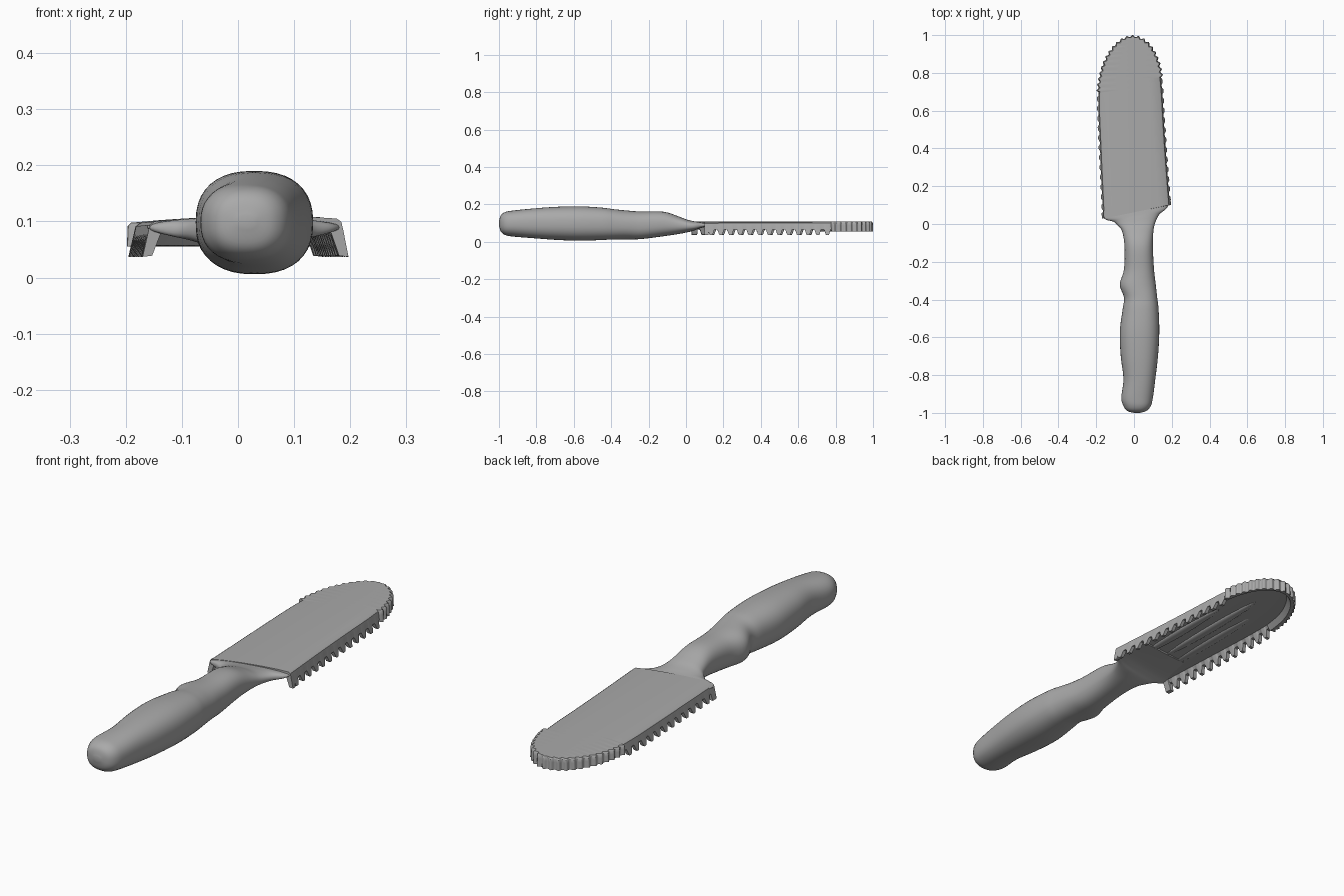
import bpy, bmesh, math
from mathutils import Vector

cube = bpy.data.objects.get("Cube")
if cube:
    bpy.data.objects.remove(cube)

grey = bpy.data.materials.new("plain grey")
grey.use_nodes = True
grey.diffuse_color = (0.4, 0.4, 0.4, 1)
grey.node_tree.nodes["Principled BSDF"].inputs["Base Color"].default_value = (0.4, 0.4, 0.4, 1)


def spline(points, steps):
    """Catmull-Rom curve through tuples of any length."""
    pts = [Vector(p) for p in points]
    out = []
    for i in range(len(pts) - 1):
        b, c = pts[i], pts[i + 1]
        a, d = pts[max(i - 1, 0)], pts[min(i + 2, len(pts) - 1)]
        for k in range(steps):
            t = k / steps
            out.append(0.5 * (2 * b + (c - a) * t + (2 * a - 5 * b + 4 * c - d) * t ** 2
                              + (3 * b - a - 3 * c + d) * t ** 3))
    return out + [pts[-1]]


def loft(name, rings, angle):
    """Skin closed rings of equal size, with both ends capped."""
    bm = bmesh.new()
    rows = [[bm.verts.new(p) for p in ring] for ring in rings]
    n = len(rows[0])
    for r, s in zip(rows, rows[1:]):
        for j in range(n):
            bm.faces.new((r[j], r[(j + 1) % n], s[(j + 1) % n], s[j]))
    bm.faces.new(rows[0])
    bm.faces.new(rows[-1])
    bmesh.ops.remove_doubles(bm, verts=bm.verts, dist=0.00002)
    bmesh.ops.recalc_face_normals(bm, faces=bm.faces)
    mesh = bpy.data.meshes.new(name)
    bm.to_mesh(mesh)
    bm.free()
    obj = bpy.data.objects.new(name, mesh)
    bpy.context.collection.objects.link(obj)
    finish(obj, angle)


def finish(obj, angle):
    obj.data.materials.append(grey)
    bpy.ops.object.select_all(action='DESELECT')
    obj.select_set(True)
    bpy.context.view_layer.objects.active = obj
    bpy.ops.object.shade_smooth_by_angle(angle=math.radians(angle))


# Handle and neck: y, left x, right x, bottom z, top z, shear of the section
stations = [
    (-1.0, 0.0, 0.03, .09, .11, 0), (-.99, -.035, .065, .055, .142, 0),
    (-.965, -.055, .088, .036, .16, 0), (-.92, -.067, .1, .028, .168, 0),
    (-.82, -.056, .113, .02, .178, 0), (-.7, -.07, .127, .011, .187, 0),
    (-.57, -.075, .134, .006, .19, 0), (-.45, -.06, .13, .01, .183, 0),
    (-.39, -.053, .123, .013, .175, 0), (-.32, -.075, .115, .013, .168, 0),
    (-.24, -.053, .106, .015, .162, 0), (-.12, -.05, .1, .03, .161, 0),
    (-.04, -.062, .103, .042, .136, .03), (0, -.085, .114, .05, .12, .1),
    (.03, -.11, .135, .058, .112, .16), (.055, -.155, .175, .07, .107, .18),
    (.1, -.16, .18, .08, .102, .18), (.22, -.13, .14, .085, .098, .1)]


def handle_ring(y, xl, xr, zb, zt, shear, n=40):
    ring = []
    for k in range(n):
        a = math.tau * k / n
        c, s = math.cos(a), math.sin(a)
        u, v = (math.copysign(abs(w) ** 0.84, w) for w in (c, s))
        x = (xl + xr) / 2 + u * (xr - xl) / 2
        ring.append((x, y + shear * x, (zb + zt) / 2 + v * (zt - zb) / 2))
    return ring


loft("handle", [handle_ring(*s) for s in spline(stations, 5)], 50)

# Blade outline from the left heel round the tip to the right heel
left = [(-.17, .03), (-.178, .2), (-.187, .4), (-.195, .6), (-.192, .72), (-.17, .83),
        (-.125, .92), (-.07, .975)]
right = [(.055, .975), (.105, .92), (.14, .83), (.155, .72), (.165, .55), (.178, .35), (.197, .1)]
path = spline(left + [(-.007, .995)] + right, 40)
tip_index = len(left) * 40
ROWS = 360


def resample(points):
    """Even samples from heel to tip: point, outward normal, distance to tip."""
    acc = [0]
    for a, b in zip(points, points[1:]):
        acc.append(acc[-1] + (b - a).length)
    out, j = [], 0
    for i in range(ROWS + 1):
        d = acc[-1] * i / ROWS
        while j < len(acc) - 2 and acc[j + 1] < d:
            j += 1
        seg = points[j + 1] - points[j]
        p = points[j] + seg * ((d - acc[j]) / (acc[j + 1] - acc[j]))
        nrm = Vector((-seg.y, seg.x)).normalized()
        if nrm.dot(p - Vector((0, .5))) < 0:
            nrm = -nrm
        out.append([p, nrm, acc[-1] - d])
    out[-1][1] = Vector((0, 1))
    return out


def top_z(x):
    return .109 + .02 * x - .2 * x * x


def rim(p, nrm, s, tip_start):
    """Flange section: inner top, inner bottom, outer bottom, outer middle, shoulder, top."""
    z = top_z(p.x)
    if p.y > tip_start:                      # ribbed tip
        out = .005 * math.cos(math.tau * s / .031)
        low, base = .055, 0.0
    else:                                    # toothed sides
        wave = .5 + .85 * math.cos(math.tau * s / .052)
        low = .066 - .029 * min(max(wave, 0), 1)
        out, base = 0, (low - .037) * .25
    if s > 0 and p.y < .12 and p.x > 0 or p.y < .06:
        low, base = .037, 0                  # broad last tooth at the heel
    mid = .016 if p.y < tip_start else .002
    spec = [(.034, z - .017), (.017 + base, low + .002), (-out + base, low),
            (mid * .6 - out, z - .02), (mid * .8 - out, z - .006), (mid + .005 - out, z)]
    return [Vector((*(p - nrm * d), h)) for d, h in spec]


def plate_row(a, b):
    """Points across the plate between two rims, following its crown."""
    return [a.lerp(b, t) for t in (.15, .35, .5, .65, .85)]


def crown(points, drop):
    return [Vector((p.x, p.y, top_z(p.x) - drop)) for p in points]


rings = []
for l, r in zip(resample(path[:tip_index + 1]), resample(path[tip_index:][::-1])):
    lr, rr = rim(*l, .7), rim(*r, .78)
    over = crown(plate_row(lr[-1], rr[-1]), 0)
    under = crown(plate_row(rr[0], lr[0]), .017)
    rings.append(lr + over + rr[::-1] + under)
loft("blade", rings, 35)

# Long shallow ridges under the blade
for x, y, length in ((-.08, .42, .27), (-.01, .5, .3), (.07, .4, .25)):
    bpy.ops.mesh.primitive_uv_sphere_add(segments=20, ring_count=12, location=(x, y, .092))
    ridge = bpy.context.object
    ridge.name = "underside_ridge"
    ridge.scale = (.022, length, .01)
    finish(ridge, 60)
